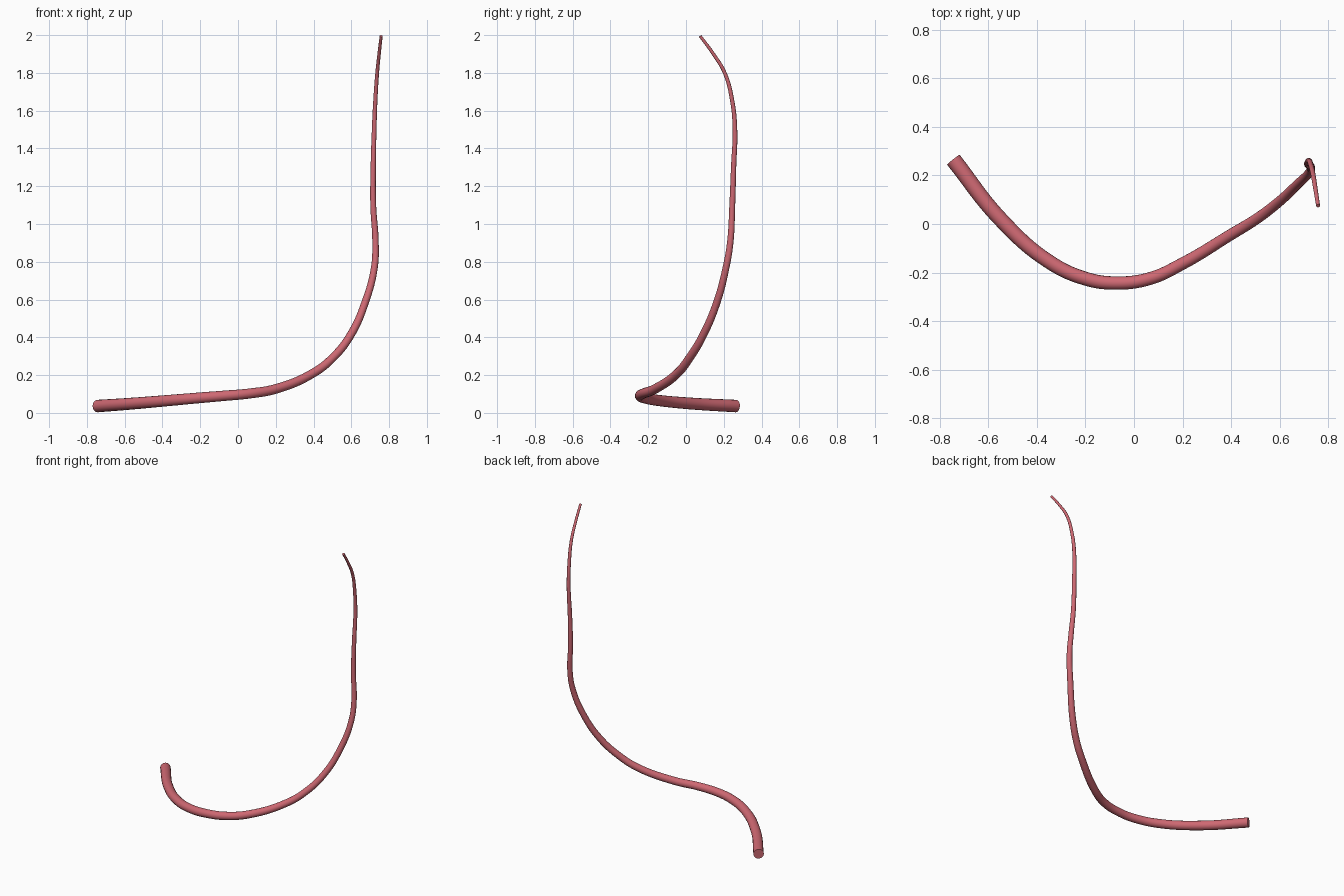
import bpy
import math
from mathutils import Vector

START_RADIUS = 0.033
END_RADIUS = 0.008
TAPER_POWER = 1.1

default_cube = bpy.data.objects.get("Cube")
if default_cube:
    bpy.data.objects.remove(default_cube, do_unlink=True)


def make_material(name, colour):
    material = bpy.data.materials.new(name)
    material.use_nodes = True
    material.diffuse_color = colour
    shader = material.node_tree.nodes["Principled BSDF"]
    shader.inputs["Base Color"].default_value = colour
    shader.inputs["Roughness"].default_value = 0.5
    return material


def tapered_tube(name, path, material):
    """Sweep a round section along a smooth path, thinning towards the end."""
    points = [Vector(p) for p in path]
    travelled = [0.0]
    for previous, current in zip(points, points[1:]):
        travelled.append(travelled[-1] + (current - previous).length)

    curve = bpy.data.curves.new(name, "CURVE")
    curve.dimensions = "3D"
    curve.bevel_depth = 1.0
    curve.bevel_resolution = 6
    curve.resolution_u = 8
    curve.use_fill_caps = True

    spline = curve.splines.new("BEZIER")
    spline.bezier_points.add(len(points) - 1)
    for knot, position, distance in zip(spline.bezier_points, points, travelled):
        fraction = (distance / travelled[-1]) ** TAPER_POWER
        knot.co = position
        knot.radius = START_RADIUS + (END_RADIUS - START_RADIUS) * fraction
        knot.handle_left_type = "AUTO"
        knot.handle_right_type = "AUTO"

    tube = bpy.data.objects.new(name, curve)
    bpy.context.collection.objects.link(tube)
    curve.materials.append(material)

    # Turn the sweep into a mesh, smooth along its length with crisp end caps
    bpy.ops.object.select_all(action="DESELECT")
    tube.select_set(True)
    bpy.context.view_layer.objects.active = tube
    bpy.ops.object.convert(target="MESH")
    bpy.ops.object.shade_smooth_by_angle(angle=math.radians(40))
    return bpy.context.object


# Centre line: a low bend at the thick end, then a rise to the thin tip
centre_line = [
    (-0.744, 0.265, 0.036),
    (-0.55, 0.02, 0.05),
    (-0.35, -0.155, 0.067),
    (-0.2, -0.225, 0.08),
    (-0.08, -0.243, 0.09),
    (0.064, -0.225, 0.103),
    (0.2, -0.163, 0.127),
    (0.4, -0.043, 0.212),
    (0.5, 0.018, 0.29),
    (0.595, 0.09, 0.41),
    (0.675, 0.165, 0.59),
    (0.722, 0.212, 0.77),
    (0.728, 0.234, 0.9),
    (0.716, 0.245, 1.1),
    (0.716, 0.252, 1.3),
    (0.721, 0.259, 1.5),
    (0.727, 0.245, 1.65),
    (0.737, 0.205, 1.8),
    (0.747, 0.145, 1.9),
    (0.758, 0.075, 1.995),
]

tapered_tube("tapered_cord", centre_line,
             make_material("rose_red", (0.62, 0.14, 0.17, 1.0)))
